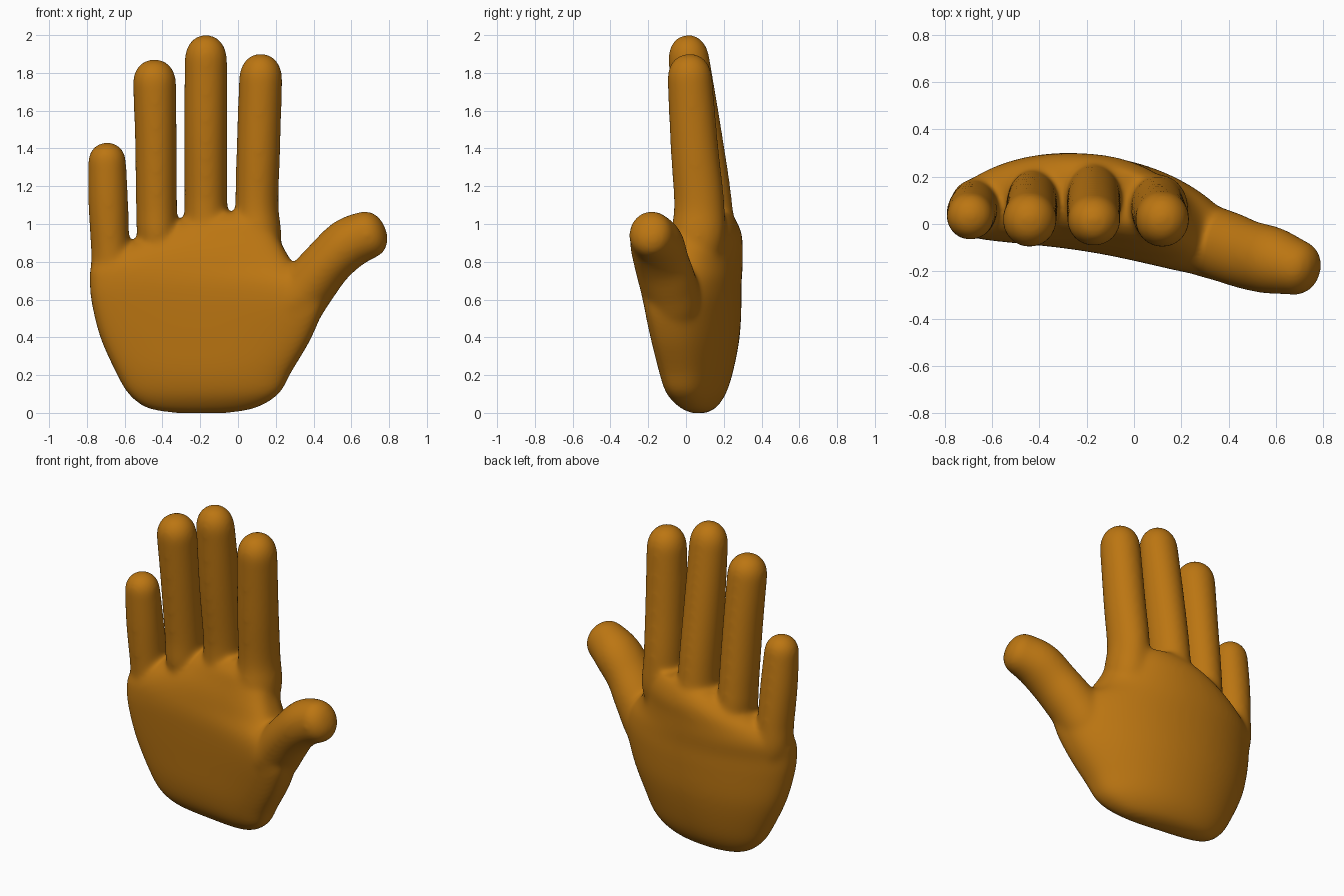
import bpy
import bmesh
from math import sin, cos, pi
from mathutils import Vector

cube = bpy.data.objects.get("Cube")
if cube:
    bpy.data.objects.remove(cube)

SIDES = 64
bm = bmesh.new()


def loft(rings):
    """Skin a list of equal point rings and close both ends."""
    loops = [[bm.verts.new(p) for p in ring] for ring in rings]
    for a, b in zip(loops, loops[1:]):
        for i in range(SIDES):
            j = (i + 1) % SIDES
            bm.faces.new((a[i], a[j], b[j], b[i]))
    bm.faces.new(loops[0][::-1])
    bm.faces.new(loops[-1])


def spline(p, q, r, s, t):
    """Catmull-Rom blend between q and r."""
    return [0.5 * (2 * b + (c - a) * t + (2 * a - 5 * b + 4 * c - d) * t * t
                   + (3 * b - a - 3 * c + d) * t ** 3)
            for a, b, c, d in zip(p, q, r, s)]


def refine(keys, steps=6):
    last = len(keys) - 1
    out = []
    for i in range(last):
        quad = [keys[max(0, min(last, i + k))] for k in (-1, 0, 1, 2)]
        out += [spline(*quad, n / steps) for n in range(steps)]
    return out + [list(keys[-1])]


def digit(keys, tip_length):
    """Tube through keys (x, y, z, half width, half depth) with a round tip."""
    path = refine(keys)
    rings = []

    def ring(centre, along, rx, ry):
        side = Vector((0, 1, 0)).cross(along).normalized()
        depth = along.cross(side).normalized()
        rings.append([centre + side * rx * cos(2 * pi * i / SIDES)
                      + depth * ry * sin(2 * pi * i / SIDES)
                      for i in range(SIDES)])

    for i, key in enumerate(path):
        before = Vector(path[max(i - 1, 0)][:3])
        after = Vector(path[min(i + 1, len(path) - 1)][:3])
        along = (after - before).normalized()
        ring(Vector(key[:3]), along, key[3], key[4])
    end = Vector(path[-1][:3])
    for n in range(1, 8):
        a = n / 8 * pi / 2
        ring(end + along * tip_length * sin(a), along,
             path[-1][3] * cos(a) ** 0.9, path[-1][4] * cos(a) ** 0.9)
    loft(rings)


def palm(keys):
    """Stack of arched oval slices: (z, left edge, right edge, y shift, half depth)."""
    rings = []
    for z, x0, x1, shift, depth in refine(keys):
        ring = []
        for i in range(SIDES):
            c, s = cos(2 * pi * i / SIDES), sin(2 * pi * i / SIDES)
            x = (x0 + x1) / 2 + (x1 - x0) / 2 * abs(c) ** 0.9 * (1 if c > 0 else -1)
            dx = x + 0.17
            y = 0.085 + shift - 0.13 * dx - 0.33 * dx * dx
            thick = depth * (1 + 0.2 * dx) * abs(s) ** 0.75
            ring.append((x, y + thick * (1 if s > 0 else -1), z))
        rings.append(ring)
    loft(rings)


# Palm with the thumb mound
palm([
    (-0.003, -0.32, -0.07, -0.02, 0.025),
    (0.025, -0.48, 0.09, -0.015, 0.08),
    (0.10, -0.58, 0.215, -0.015, 0.135),
    (0.22, -0.65, 0.285, -0.01, 0.17),
    (0.40, -0.73, 0.39, 0.0, 0.195),
    (0.58, -0.775, 0.455, 0.0, 0.205),
    (0.69, -0.785, 0.42, 0.0, 0.205),
    (0.78, -0.775, 0.305, 0.01, 0.20),
    (0.86, -0.67, 0.25, 0.02, 0.19),
    (0.94, -0.50, 0.21, 0.035, 0.175),
    (1.01, -0.35, 0.17, 0.04, 0.15),
    (1.06, -0.19, 0.10, 0.05, 0.11),
])

# Little, ring, middle and index fingers, with slim roots inside the palm
digit([(-0.58, 0.09, 0.52, 0.06, 0.06), (-0.66, 0.08, 0.72, 0.105, 0.11),
       (-0.677, 0.068, 0.90, 0.103, 0.116), (-0.687, 0.05, 1.12, 0.106, 0.112),
       (-0.693, 0.033, 1.33, 0.101, 0.101)], 0.103)
digit([(-0.39, 0.11, 0.70, 0.07, 0.08), (-0.425, 0.095, 0.92, 0.105, 0.132),
       (-0.431, 0.085, 1.10, 0.109, 0.131), (-0.435, 0.05, 1.45, 0.111, 0.126),
       (-0.442, 0.018, 1.75, 0.115, 0.117)], 0.123)
digit([(-0.17, 0.11, 0.75, 0.08, 0.08), (-0.17, 0.115, 0.95, 0.112, 0.136),
       (-0.17, 0.105, 1.15, 0.114, 0.135), (-0.171, 0.06, 1.50, 0.115, 0.127),
       (-0.17, 0.016, 1.87, 0.113, 0.109)], 0.133)
digit([(0.10, 0.03, 0.65, 0.07, 0.07), (0.107, 0.06, 0.90, 0.122, 0.14),
       (0.10, 0.07, 1.10, 0.115, 0.134), (0.108, 0.045, 1.40, 0.116, 0.127),
       (0.12, 0.02, 1.77, 0.115, 0.119)], 0.133)

# Thumb
digit([(0.14, -0.02, 0.37, 0.07, 0.07), (0.27, -0.06, 0.54, 0.15, 0.145),
       (0.385, -0.095, 0.685, 0.142, 0.152), (0.48, -0.13, 0.80, 0.133, 0.147),
       (0.585, -0.155, 0.897, 0.136, 0.143), (0.69, -0.185, 0.945, 0.128, 0.118)], 0.095)

mesh = bpy.data.meshes.new("hand")
bmesh.ops.recalc_face_normals(bm, faces=bm.faces[:])
bm.to_mesh(mesh)
bm.free()
hand = bpy.data.objects.new("hand", mesh)
bpy.context.collection.objects.link(hand)

# Skin colour
skin = bpy.data.materials.new("golden brown")
skin.use_nodes = True
colour = (0.5, 0.18, 0.006, 1)
skin.diffuse_color = colour
skin.node_tree.nodes["Principled BSDF"].inputs["Base Color"].default_value = colour
mesh.materials.append(skin)

# Merge the parts into one soft skin
remesh = hand.modifiers.new("merge", 'REMESH')
remesh.mode = 'VOXEL'
remesh.voxel_size = 0.01
remesh.use_smooth_shade = True
soften = hand.modifiers.new("soften", 'SMOOTH')
soften.factor = 0.5
soften.iterations = 50
